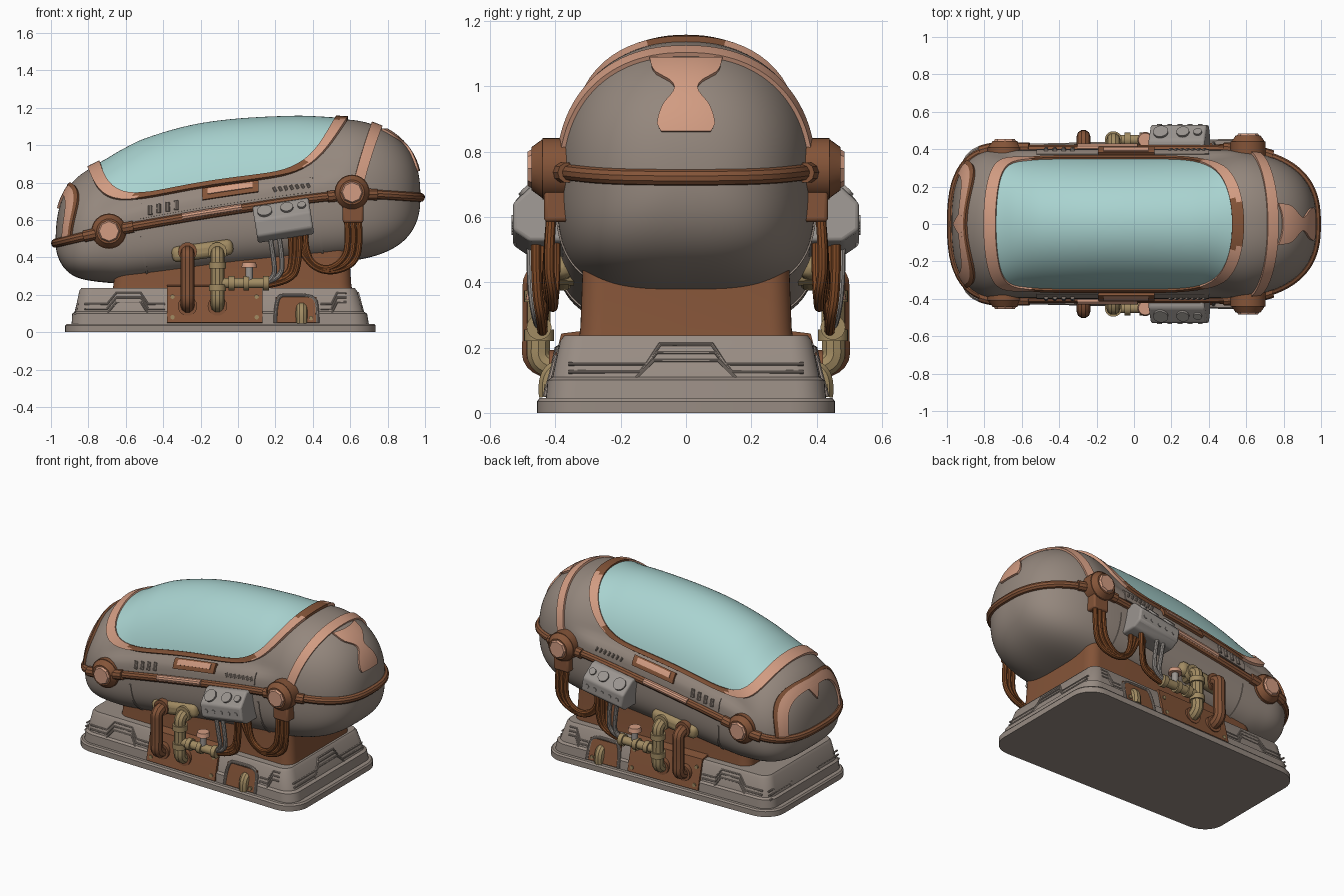
import bpy, bmesh
from math import sin, cos, pi, radians, copysign
from mathutils import Vector, Matrix

if "Cube" in bpy.data.objects:
    bpy.data.objects.remove(bpy.data.objects["Cube"])

def mat(name, hexa):
    m = bpy.data.materials.new(name)
    m.diffuse_color = [((int(hexa[i:i + 2], 16) / 255 + .055) / 1.055) ** 2.4 for i in (0, 2, 4)] + [1]
    m.use_nodes = True
    m.node_tree.nodes["Principled BSDF"].inputs["Base Color"].default_value = m.diffuse_color
    return m
GREY, PANEL, STONE = mat("warm_grey", "94877D"), mat("light_grey", "9A948F"), mat("plinth_grey", "988C83")
COPPER, BROWN = mat("bright_copper", "D29C82"), mat("dark_copper", "845438")
BRASS, CABLE, GLASS = mat("brass", "A18B62"), mat("rust_cable", "804A26"), mat("teal_glass", "A9D3D0")

def extras(ob, mirror, bevel=0):
    if bevel:
        b = ob.modifiers.new("bevel", 'BEVEL'); b.width = bevel; b.segments = 3
    if mirror:
        ob.modifiers.new("mirror", 'MIRROR').use_axis = (False, True, False)

def finish(name, bm, mats, mirror=False, bevel=0):
    me = bpy.data.meshes.new(name)
    bm.to_mesh(me); bm.free()
    for m in mats if isinstance(mats, list) else [mats]: me.materials.append(m)
    ob = bpy.data.objects.new(name, me)
    bpy.context.collection.objects.link(ob)
    extras(ob, mirror, bevel)

# pod surface: tilted capsule with different upper and lower sections
MID = [(-1, .47), (-.69, .54), (.05, .665), (.61, .735), (1, .72)]
TOP = [(-1, .36), (-.75, .368), (-.62, .415), (-.5, .452), (-.25, .482), (0, .477), (.3, .447), (.55, .413), (1, .42)]
LOW = [(-1, .24), (-.8, .25), (-.6, .295), (0, .33), (.6, .365), (1, .37)]
TIP = .975
def interp(x, p):  # smooth curve through the key points
    i = max(k for k in range(len(p) - 1) if k == 0 or p[k][0] <= x)
    def slope(k):
        a, b = p[max(k - 1, 0)], p[min(k + 1, len(p) - 1)]
        return (b[1] - a[1]) / (b[0] - a[0])
    (x0, y0), (x1, y1) = p[i], p[i + 1]
    h = x1 - x0; t = (x - x0) / h; s = t * t * (3 - 2 * t)
    return y0 + (y1 - y0) * s + h * t * (1 - t) * ((1 - t) * slope(i) - t * slope(i + 1))
def closure(x):
    c, n = (.4, 2.6) if x > 0 else (.7, 2.6)
    return max(0, 1 - (max(0, abs(x) - c) / (TIP - c)) ** n) ** (1 / n)
def height(x, up):
    return interp(x, TOP) * closure(x) if up else interp(x, LOW) * closure(x) ** (1.4 if x < 0 else 1.1)
def step(t):
    t = min(1, max(0, t)); return t * t * (3 - 2 * t)
def power(x, up): return 2 + .25 * step((x - .4) / .25) if up else 3.3
def surf(x, deg):  # deg is measured from the top, positive towards the front
    a = radians(deg); up = cos(a) >= 0; e = 2 / power(x, up)
    w = .397 * closure(x)
    w *= 1 - .085 * step((cos(a) - .17) / .18) * step((x + .8) / .25) * step((.62 - x) / .25)  # ledge under the glass
    return Vector((x, -w * copysign(abs(sin(a)) ** e, sin(a)),
                   interp(x, MID) + height(x, up) * copysign(abs(cos(a)) ** e, cos(a))))
def end_point(side, y, z):  # project (y, z) along x on to an end of the pod
    lo, hi = (.62 if side > 0 else -.7), side * TIP
    for _ in range(30):
        x = (lo + hi) / 2; d = z - interp(x, MID); n = power(x, d > 0)
        inside = abs(y / max(.397 * closure(x), 1e-5)) ** n + abs(d / max(height(x, d > 0), 1e-5)) ** n < 1
        lo, hi = (x, hi) if inside else (lo, x)
    return Vector((lo, y, z))

def sheet(name, fn, nu, nv, h, mats, closed=False, mirror=False, rule=None):  # plate of height h on points fn(u, v)
    bm = bmesh.new(); cols = nu if closed else nu + 1
    g = [[bm.verts.new(fn(i / nu, j / nv)) for j in range(nv + 1)] for i in range(cols)]
    for i in range(nu):
        k = (i + 1) % cols
        for j in range(nv): bm.faces.new((g[i][j], g[k][j], g[k][j + 1], g[i][j + 1]))
    bmesh.ops.remove_doubles(bm, verts=bm.verts[:], dist=1e-5)
    bm.normal_update()
    if sum(f.normal.dot(f.calc_center_median() - Vector((0, 0, .6))) * f.calc_area() for f in bm.faces) < 0:
        bmesh.ops.reverse_faces(bm, faces=bm.faces[:]); bm.normal_update()
    if h:
        moves = [(v, v.normal.copy()) for v in bm.verts]
        for v, n in moves: v.co += n * h
        table = {tuple(v.co): n for v, n in moves}
        rim = bmesh.ops.extrude_edge_only(bm, edges=[e for e in bm.edges if e.is_boundary])
        for v in [v for v in rim["geom"] if isinstance(v, bmesh.types.BMVert)]: v.co -= table[tuple(v.co)] * (h + .012)
    for f in bm.faces: f.material_index = rule(f.calc_center_median()) if rule else 0
    finish(name, bm, mats, mirror)

def tube(name, pts, r, m, mirror=True, cyclic=False, smooth=True):
    cu = bpy.data.curves.new(name, 'CURVE')
    cu.dimensions = '3D'; cu.bevel_depth = r; cu.bevel_resolution = 3; cu.use_fill_caps = True
    s = cu.splines.new('NURBS' if smooth else 'POLY')
    s.points.add(len(pts) - 1)
    for p, q in zip(s.points, pts): p.co = (*q, 1)
    s.use_cyclic_u = cyclic
    if smooth: s.order_u = 3; s.use_endpoint_u = True; s.resolution_u = 6
    cu.materials.append(m)
    ob = bpy.data.objects.new(name, cu)
    bpy.context.collection.objects.link(ob)
    bpy.ops.object.select_all(action='DESELECT')
    ob.select_set(True); bpy.context.view_layer.objects.active = ob
    bpy.ops.object.convert(target='MESH')
    extras(bpy.context.view_layer.objects.active, mirror)

def cyl(name, p0, p1, r, m, r2=None, n=24):
    p0, p1 = Vector(p0), Vector(p1); d = p1 - p0; bm = bmesh.new()
    bmesh.ops.create_cone(bm, cap_ends=True, segments=n, radius1=r, radius2=r2 or r, depth=d.length,
                          matrix=Matrix.Translation((p0 + p1) / 2) @ d.to_track_quat('Z', 'Y').to_matrix().to_4x4())
    finish(name, bm, m, True)

def box(name, c, size, m, tilt=0, bevel=.012):
    bm = bmesh.new()
    bmesh.ops.create_cube(bm, size=1, matrix=Matrix.Translation(c) @ Matrix.Rotation(-radians(tilt), 4, 'Y') @ Matrix.Diagonal((*size, 1)))
    finish(name, bm, m, True, bevel)

def taper(x): return 1 - .085 * (.74 - x) / 1.66   # the base narrows towards the foot
def loft(name, rings, m):  # stacked rounded rectangles (cx, hx, hy, radius, z)
    bm = bmesh.new(); loops = []
    for cx, hx, hy, r, z in rings:
        pts = [(cx + sx * (hx - r) + r * cos(a), sy * (hy - r) + r * sin(a))
               for q, (sx, sy) in enumerate([(1, 1), (-1, 1), (-1, -1), (1, -1)]) for a in [(q + k / 8) * pi / 2 for k in range(9)]]
        loops.append([bm.verts.new((x, y * taper(x), z)) for x, y in pts])
    for a, b in zip(loops, loops[1:]):
        for i in range(36): bm.faces.new((a[i], a[(i + 1) % 36], b[(i + 1) % 36], b[i]))
    bm.faces.new(loops[0][::-1]); bm.faces.new(loops[-1])
    finish(name, bm, m)

# pod shell, window and trims
sheet("pod_shell", lambda u, v: surf(-TIP * cos(pi * v), 360 * u), 120, 110, 0, GREY, closed=True)
def window(u, r):
    a = 2 * pi * u; k = 1 / (abs(cos(a)) ** 6 + abs(sin(a)) ** 6) ** (1 / 6)
    X, deg = r * k * cos(a), 70 * min(r, 1 + (r - 1) * .45) * k * sin(a)
    return surf(-.105 + X * (.635 - (.22 if X > 0 else .1) * (1 - cos(radians(deg)))), deg)
sheet("window_glass", window, 120, 24, .008, GLASS, closed=True)
sheet("window_frame", lambda u, v: window(u, .99 + .1 * v), 120, 4, .018, [BROWN, COPPER], closed=True,
      rule=lambda c: int(c.x < -.55 or (c.x > .36 and abs(c.y) > .13)))
sheet("head_hoop", lambda u, v: surf(.63 + .11 * cos(radians(-86 + 172 * u)) + .056 * (v - .5), -86 + 172 * u), 48, 2, .013, COPPER)
HOUR = [(.86, .075), (.885, .087), (.94, .07), (.985, .036), (1.01, .045), (1.04, .095), (1.08, .11)]
sheet("head_crest", lambda u, v: end_point(1, (2 * u - 1) * interp(.86 + .22 * v, HOUR), .86 + .22 * v), 10, 20, .012, COPPER)
def arch(u, r):
    a = pi * u; k = r / (abs(cos(a)) ** 3 + abs(sin(a)) ** 3) ** (1 / 3)
    return end_point(-1, .33 * k * cos(a), .495 + .295 * k * sin(a))
sheet("foot_arch", lambda u, v: arch(u, .8 + .17 * v), 40, 3, .012, COPPER)
sheet("foot_arch_edge", lambda u, v: arch(u, .96 + .05 * v), 40, 1, .014, BROWN)
sheet("foot_crest", lambda u, v: end_point(-1, (2 * u - 1) * .07 * v, .66 + .1 * v), 6, 6, .012, COPPER)

# belt around the pod with round side bosses
def belt(x): return surf(x, 90) + Vector((0, -.008, 0))
loop = [surf(-TIP * cos(t * pi / 60), 90 if t < 60 else -90) for t in range(120)]
tube("belt", loop, .025, BROWN, mirror=False, cyclic=True, smooth=False)
tube("belt_worn_strip", [belt(-.3 + .04 * k) + Vector((0, -.006, .008)) for k in range(9)], .02, COPPER)
for n, x, z, y in (("foot", -.69, .54, -.455), ("head", .61, .748, -.485)):
    tube(n + "_belt_collar", [belt(x - .13 + .026 * k) for k in range(11)], .032, BROWN)
    cyl(n + "_boss", (x, -.34, z), (x, y + .045, z), .094, BROWN, n=32)
    cyl(n + "_boss_taper", (x, y + .045, z), (x, y + .012, z), .09, BROWN, .066, 32)
    cyl(n + "_boss_cap", (x, y + .02, z), (x, y, z), .064, COPPER, .052, 8)

# raised side panel, grip, vents and seams
sheet("side_panel", lambda u, v: surf(-.52 + .92 * u, 75.5 + 10 * v), 30, 4, .006, GREY, mirror=True)
sheet("side_grip", lambda u, v: surf(-.19 + .3 * u, 74.5 + 6.5 * v), 12, 3, .022, BROWN, mirror=True)
sheet("side_grip_face", lambda u, v: surf(-.16 + .24 * u, 75.5 + 3.2 * v), 12, 2, .027, COPPER, mirror=True)
for x, dx, r, a, b in [(-.47 + .047 * i, 0, .012, 78, 84) for i in range(4)] + [(.19 + .03 * i, .012, .008, 79, 82) for i in range(7)]:
    tube("vent_slot", [surf(x, a) + Vector((0, -.006, 0)), surf(x + dx, b) + Vector((0, -.006, 0))], r, GREY, smooth=False)
for x in (-.52, .42):
    sheet("seam_rib", lambda u, v: surf(x + .012 * v + .03 * u, 94 + 50 * u), 16, 1, .005, GREY, mirror=True)

# base plinth and pedestal
loft("floor_slab", [(-.094, .83, .46, .14, 0), (-.094, .83, .46, .14, .035), (-.094, .822, .452, .135, .045)], STONE)
loft("plinth", [(-.095, .795, .432, .09, .04), (-.098, .788, .427, .09, .10), (-.1, .772, .412, .08, .11),
                (-.106, .742, .388, .07, .222), (-.107, .73, .376, .06, .237)], STONE)
loft("pedestal", [(-.03, .645, .335, .07, .2), (-.03, .635, .327, .07, .26), (-.03, .62, .318, .07, .5)], BROWN)
def wall(x, z): return taper(x) * (.43 - .045 * (z - .045) / .19)
def panel(name, x0, x1, prof, h):
    def fn(u, v):
        x = x0 + (x1 - x0) * u; y, z = prof[round(v * (len(prof) - 1))]
        return Vector((x, y * taper(x), z))
    sheet(name, fn, 4, len(prof) - 1, h, BROWN, mirror=True)
panel("service_panel", -.38, .13, [(-.432, .05), (-.415, .12), (-.386, .234), (-.32, .24)], .012)
panel("alcove", .2, .42, [(-.432, .05), (-.415, .12), (-.398, .185)], .008)
tube("alcove_rim", [(.2, -.425, .05), (.2, -.395, .195), (.27, -.39, .197), (.41, -.39, .197), (.425, -.41, .12), (.425, -.43, .05)], .01, STONE)
for x, z in ((-.35, .08), (-.35, .19), (.1, .08), (.1, .19), (.39, .075)):
    cyl("stud", (x, -.37, z), (x, -wall(x, z) - .02, z), .012, BRASS, n=10)

# stepped relief lines on the plinth ends and long sides
for k in range(3):
    z = .10 + .025 * k; zt = min(z + .06, .21)
    for s in (1, -1):
        tube("end_relief", [(-.1 + s * (.785 - .05 * (q - .045) / .19), y, q) for y, q in ((-.36, z), (-.16 + .02 * k, z),
             (-.10 + .01 * k, zt), (.10 - .01 * k, zt), (.16 - .02 * k, z), (.36, z))], .006, STONE, mirror=False, smooth=False)
    for path in (((-.82, z), (-.70, z), (-.65, zt), (-.52, zt), (-.48, z), (-.39, z)), ((.44, z), (.5, z), (.53, zt), (.58, zt))):
        tube("side_relief", [(x, .003 - wall(x, q), q) for x, q in path], .006, STONE, smooth=False)

# pipework on both sides
box("pipe_mount", (-.19, -.38, .435), (.33, .07, .085), BRASS, 8, .03)
for n, x, m, y in (("copper", -.27, BROWN, -.465), ("brass", -.11, BRASS, -.45)):
    tube(n + "_pipe", [(x, -.34, .425), (x, y, .435), (x, y, .36), (x, y, .24), (x, y - .005, .137), (x, -.37, .137)], .037, m)
    cyl(n + "_pipe_flange", (x, -.37, .14), (x, -.42, .14), .052, BROWN)
    cyl(n + "_pipe_top_flange", (x, -.39, .43), (x, -.425, .43), .05, m)
for z in (.22, .34): cyl("brass_pipe_collar", (-.11, -.45, z), (-.11, -.45, z + .035), .046, BRASS)
cyl("valve_pipe", (-.11, -.45, .262), (.15, -.45, .262), .027, BRASS)
for x in (-.05, .03, .135): cyl("valve_pipe_flange", (x, -.45, .262), (x + .03, -.45, .262), .038, BRASS)
cyl("valve_stem", (.06, -.45, .27), (.06, -.45, .35), .02, PANEL)
cyl("valve_wheel", (.06, -.45, .345), (.06, -.45, .372), .042, COPPER, .036)
tube("alcove_elbow", [(.34, -.37, .13), (.34, -.43, .14), (.34, -.42, .05)], .032, BRASS)

# control box with sloped dial face
T = Matrix.Translation((.24, 0, .61)) @ Matrix.Rotation(-radians(9), 4, 'Y')
bm = bmesh.new()
prof = [(-.36, .09), (-.45, .085), (-.53, .01), (-.53, -.075), (-.48, -.11), (-.36, -.11)]
a, b = [[bm.verts.new(T @ Vector((x, y, z))) for y, z in prof] for x in (-.152, .152)]
for i in range(6): bm.faces.new((a[i], a[(i + 1) % 6], b[(i + 1) % 6], b[i]))
bm.faces.new(a[::-1]); bm.faces.new(b)
bmesh.ops.recalc_face_normals(bm, faces=bm.faces[:])
finish("control_box", bm, PANEL, True, .012)
for x, r in ((-.09, .04), (.03, .034), (.11, .022)):
    cyl("dial", T @ Vector((x, -.48, .04)), T @ Vector((x, -.497, .058)), r, PANEL)
for i in range(5):
    x = -.11 + .055 * i
    cyl("button", T @ Vector((x, -.52, -.035)), T @ Vector((x, -.534, -.035)), .013, PANEL, n=12)

# cables
box("cable_clamp", (.615, -.395, .635), (.11, .08, .1), BROWN)
for k in range(3):
    d = .032 * k
    tube("head_cable", [(.58 + d, -.41, .63), (.595 + d, -.425, .46), (.55 + d, -.425 + .01 * k, .37 - .3 * d),
                        (.46, -.41, .33 - .3 * d), (.36 - .3 * d, -.40, .40), (.36 - d, -.40, .54)], .016, CABLE)
    tube("box_cable", [(.33 - .8 * d, -.46 + .02 * k, .53), (.33 - .6 * d, -.46 + .02 * k, .38), (.29 - .5 * d, -.44, .27 + .3 * d),
                       (.15, -.44, .25 + .4 * d)], .016, CABLE)
    if k < 2: tube("grey_cable", [(.17 + 1.5 * d, -.475, .52), (.19 + 1.5 * d, -.475, .40), (.2 + d, -.46, .29), (.15, -.45, .268)], .014, PANEL)

# smooth shading with crisp edges
bpy.ops.object.select_all(action='SELECT')
bpy.ops.object.shade_smooth_by_angle(angle=radians(35))
